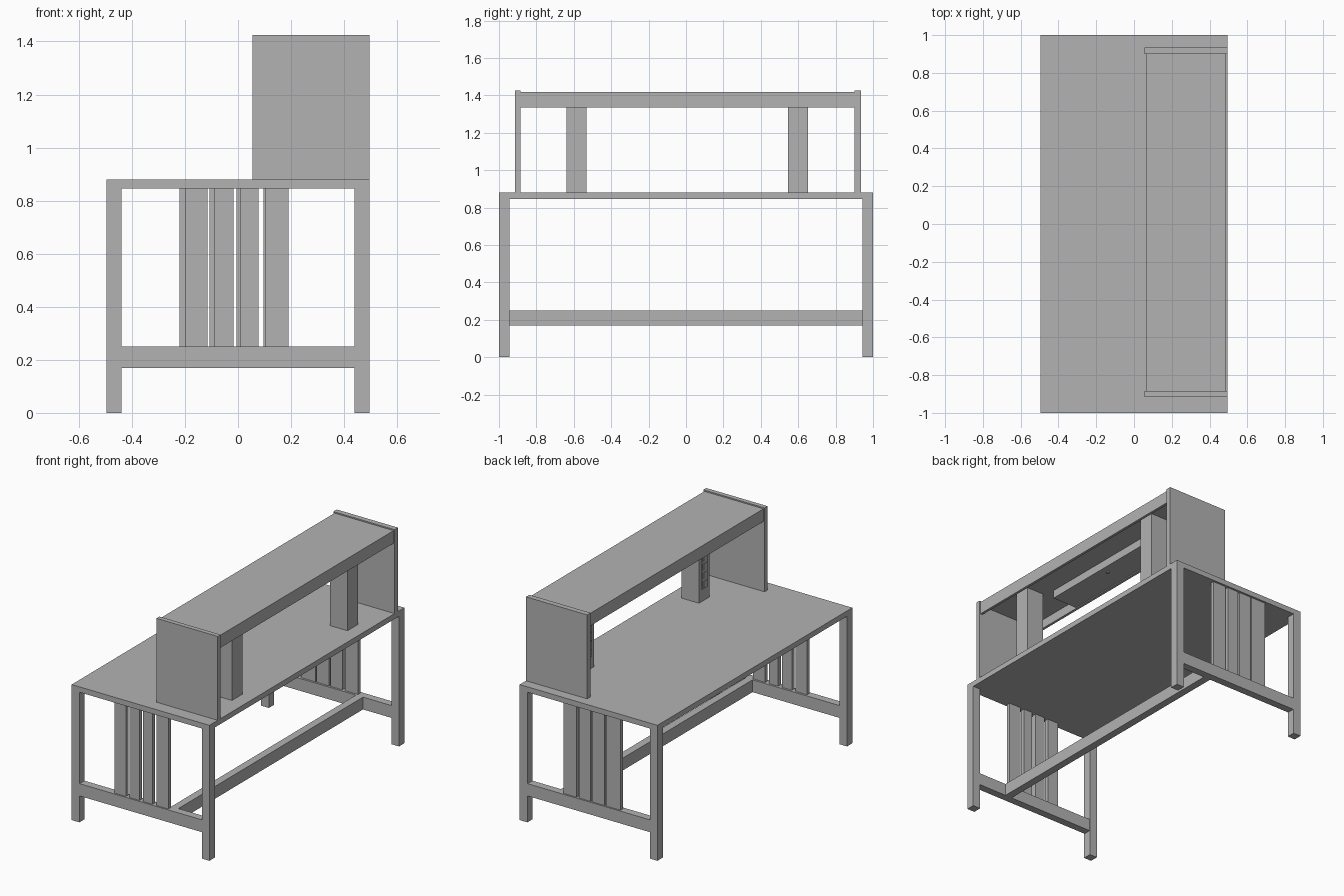
import bpy
import bmesh
import math

if "Cube" in bpy.data.objects:
    bpy.data.objects.remove(bpy.data.objects["Cube"])

mat = bpy.data.materials.new("plain_grey")
mat.diffuse_color = (0.45, 0.45, 0.45, 1)
mat.use_nodes = True
mat.node_tree.nodes["Principled BSDF"].inputs["Base Color"].default_value = mat.diffuse_color


def finish(name, bm):
    mesh = bpy.data.meshes.new(name)
    bm.to_mesh(mesh)
    bm.free()
    mesh.materials.append(mat)
    obj = bpy.data.objects.new(name, mesh)
    bpy.context.collection.objects.link(obj)
    return obj


def box(name, x, y, z):
    """Box from (low, high) ranges on each axis."""
    bm = bmesh.new()
    bmesh.ops.create_cube(bm, size=1)
    for v in bm.verts:
        for i, (lo, hi) in enumerate((x, y, z)):
            v.co[i] = (lo + hi) / 2 + v.co[i] * (hi - lo)
    return finish(name, bm)


def disc(name, centre, radius, depth):
    bm = bmesh.new()
    bmesh.ops.create_cone(bm, cap_ends=True, segments=16, radius1=radius,
                          radius2=radius, depth=depth)
    bmesh.ops.translate(bm, verts=bm.verts, vec=centre)
    return finish(name, bm)


HX, HY = 0.495, 1.0           # half width and half length of the desk
TOP, UNDER, LEG = 0.88, 0.845, 0.055

# Desk top
box("desk_top", (-HX, HX), (-HY, HY), (UNDER, TOP))

# Legs at the four corners
for sx in (-1, 1):
    for sy in (-1, 1):
        xs = sorted((sx * HX, sx * (HX - LEG)))
        ys = sorted((sy * HY, sy * (HY - LEG)))
        box("leg", xs, ys, (0, UNDER))

# End rails and upright slats, slightly different widths at each end
slats = {
    -1: ((-0.198, -0.115), (-0.088, -0.017), (0.01, 0.077), (0.104, 0.19)),
    1: ((-0.22, -0.115), (-0.107, -0.017), (-0.006, 0.077), (0.096, 0.19)),
}
for sy, spans in slats.items():
    ys = sorted((sy * 0.997, sy * 0.947))
    box("end_rail", (-HX + LEG, HX - LEG), ys, (0.17, 0.25))
    ys = sorted((sy * 0.987, sy * 0.96))
    for span in spans:
        box("slat", span, ys, (0.25, UNDER))

# Long low stretcher between the end rails
box("stretcher", (0.185, 0.235), (-0.947, 0.947), (0.17, 0.25))

# Raised shelf: end panels, board and fascias
for ys in ((-0.915, -0.885), (0.90, 0.935)):
    box("shelf_end_panel", (0.055, HX), ys, (TOP, 1.425))
SY = (-0.885, 0.90)
box("shelf_board", (0.063, 0.488), SY, (1.395, 1.417))
box("shelf_front_fascia", (0.063, 0.08), SY, (1.335, 1.395))
box("shelf_back_fascia", (0.471, 0.488), SY, (1.335, 1.395))

# Shelf columns with socket plates on the user side
for y0 in (-0.64, 0.545):
    y1 = y0 + 0.107
    yc = (y0 + y1) / 2
    box("shelf_column", (0.28, 0.405), (y0, y1), (TOP, 1.395))
    box("socket_plate", (0.275, 0.28), (yc - 0.027, yc + 0.027), (0.96, 1.19))
    for k in range(4):
        z = 0.99 + k * 0.057
        box("socket", (0.271, 0.275), (yc - 0.017, yc + 0.017),
            (z - 0.018, z + 0.018))

# Light housing under the shelf, with a small round switch
box("light_housing", (0.08, 0.26), (-0.46, 0.47), (1.342, 1.395))
disc("light_switch", (0.21, 0.0, 1.339), 0.012, 0.006)
